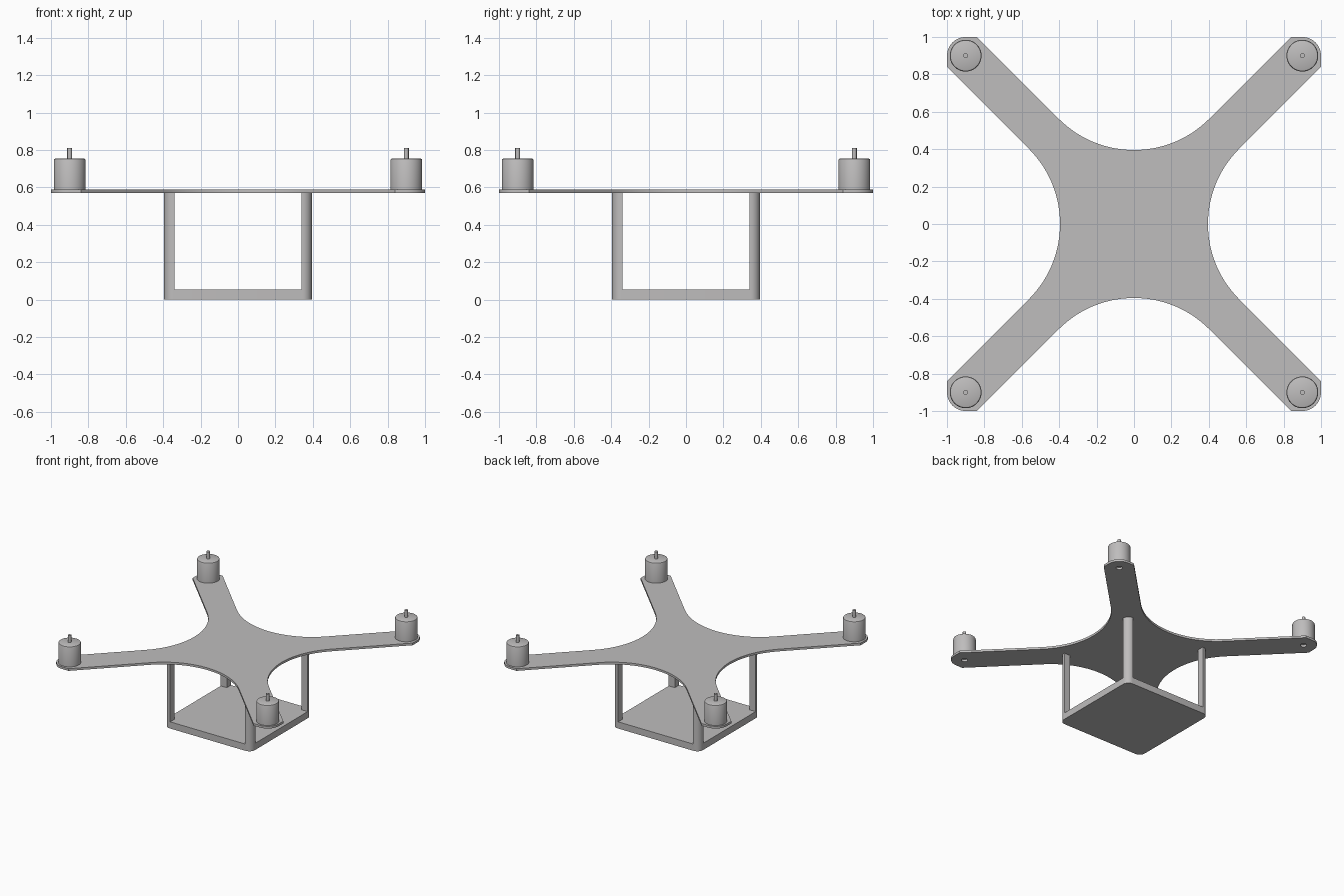
import bpy, bmesh, math
from math import sin, cos, pi

if "Cube" in bpy.data.objects:
    bpy.data.objects.remove(bpy.data.objects["Cube"])

grey = bpy.data.materials.new("light_grey")
grey.use_nodes = True
COL = (0.52, 0.51, 0.51, 1)
grey.diffuse_color = COL
grey.node_tree.nodes["Principled BSDF"].inputs["Base Color"].default_value = COL

CORNERS = [(1, 1), (-1, 1), (-1, -1), (1, -1)]


def arc(cx, cy, r, a0, a1, n):
    """Points along an arc, angles in degrees."""
    return [(cx + r * cos(math.radians(a0 + (a1 - a0) * i / n)),
             cy + r * sin(math.radians(a0 + (a1 - a0) * i / n))) for i in range(n + 1)]


def smooth(obj):
    bpy.ops.object.select_all(action='DESELECT')
    obj.select_set(True)
    bpy.context.view_layer.objects.active = obj
    bpy.ops.object.shade_smooth_by_angle(angle=math.radians(35))


def add(name, bm):
    bmesh.ops.recalc_face_normals(bm, faces=bm.faces[:])
    me = bpy.data.meshes.new(name)
    bm.to_mesh(me)
    bm.free()
    me.materials.append(grey)
    obj = bpy.data.objects.new(name, me)
    bpy.context.collection.objects.link(obj)
    smooth(obj)
    return obj


def prism(name, outline, z0, z1):
    """Extrude an outline upwards."""
    bm = bmesh.new()
    face = bm.faces.new([bm.verts.new((x, y, z0)) for x, y in outline])
    top = bmesh.ops.extrude_face_region(bm, geom=[face])["geom"]
    bmesh.ops.translate(bm, vec=(0, 0, z1 - z0),
                        verts=[v for v in top if isinstance(v, bmesh.types.BMVert)])
    return add(name, bm)


def lathe(name, profile, x, y, n=40):
    """Turn an (r, z) profile around a vertical axis at x, y."""
    bm = bmesh.new()
    verts = [bm.verts.new((r, 0, z)) for r, z in profile]
    edges = [bm.edges.new(p) for p in zip(verts, verts[1:])]
    bmesh.ops.spin(bm, geom=verts + edges, cent=(0, 0, 0), axis=(0, 0, 1),
                   angle=2 * pi, steps=n)
    bmesh.ops.remove_doubles(bm, verts=bm.verts[:], dist=1e-5)
    obj = add(name, bm)
    obj.location = (x, y, 0)
    return obj


# Cross-shaped plate: one quarter (scoop and rounded arm end) turned four times
HALF, WAIST, TIP = 0.16, 0.395, 0.9
R = (WAIST - HALF) / (math.sqrt(2) - 1)
quarter = (arc(WAIST + R, 0, R, 180, 135, 8) + [(1, 1 - HALF)]
           + arc(TIP, TIP, 0.1, 0, 90, 8) + [(1 - HALF, 1)]
           + arc(0, WAIST + R, R, 315, 270, 8)[:-1])
outline = []
for k in range(4):
    for x, y in quarter:
        for _ in range(k):
            x, y = -y, x
        outline.append((x, y))
# Small shaft holes at the arm ends are inner loops of the filled curve
loops = [outline] + [arc(sx * TIP, sy * TIP, 0.024, 0, 345, 23) for sx, sy in CORNERS]
curve = bpy.data.curves.new("frame_plate", 'CURVE')
curve.dimensions = '2D'
curve.fill_mode = 'BOTH'
curve.extrude = 0.009
for pts in loops:
    sp = curve.splines.new('POLY')
    sp.points.add(len(pts) - 1)
    for p, (x, y) in zip(sp.points, pts):
        p.co = (x, y, 0, 1)
    sp.use_cyclic_u = True
curve.materials.append(grey)
plate = bpy.data.objects.new("frame_plate", curve)
plate.location.z = 0.58
bpy.context.collection.objects.link(plate)
bpy.ops.object.select_all(action='DESELECT')
plate.select_set(True)
bpy.context.view_layer.objects.active = plate
bpy.ops.object.convert(target='MESH')
bm = bmesh.new()
bm.from_mesh(plate.data)
bmesh.ops.remove_doubles(bm, verts=bm.verts[:], dist=1e-5)
bmesh.ops.recalc_face_normals(bm, faces=bm.faces[:])
bm.to_mesh(plate.data)
bm.free()
smooth(plate)

# Lower tray with rounded corners
A, W, CR = 0.395, 0.055, 0.05
tray = []
for k, (sx, sy) in enumerate(CORNERS):
    tray += arc(sx * (A - CR), sy * (A - CR), CR, 90 * k, 90 * k + 90, 8)
prism("tray", tray, 0, W)

for sx, sy in CORNERS:
    side = ("back" if sy > 0 else "front") + ("_left" if sx > 0 else "_right")
    # Corner post, rounded on its outer edge
    post = [(A - W, A - W), (A, A - W)] + arc(A - CR, A - CR, CR, 0, 90, 8) + [(A - W, A)]
    prism(side + "_post", [(sx * x, sy * y) for x, y in post], W, 0.571)
    # Motor can with softened rim, and its shaft
    lathe(side + "_motor", [(0, 0.589), (0.085, 0.589), (0.085, 0.745), (0.082, 0.752),
                            (0.076, 0.755), (0, 0.755)], sx * TIP, sy * TIP)
    lathe(side + "_shaft", [(0, 0.75), (0.013, 0.75), (0.013, 0.812), (0, 0.812)],
          sx * TIP, sy * TIP, 20)
